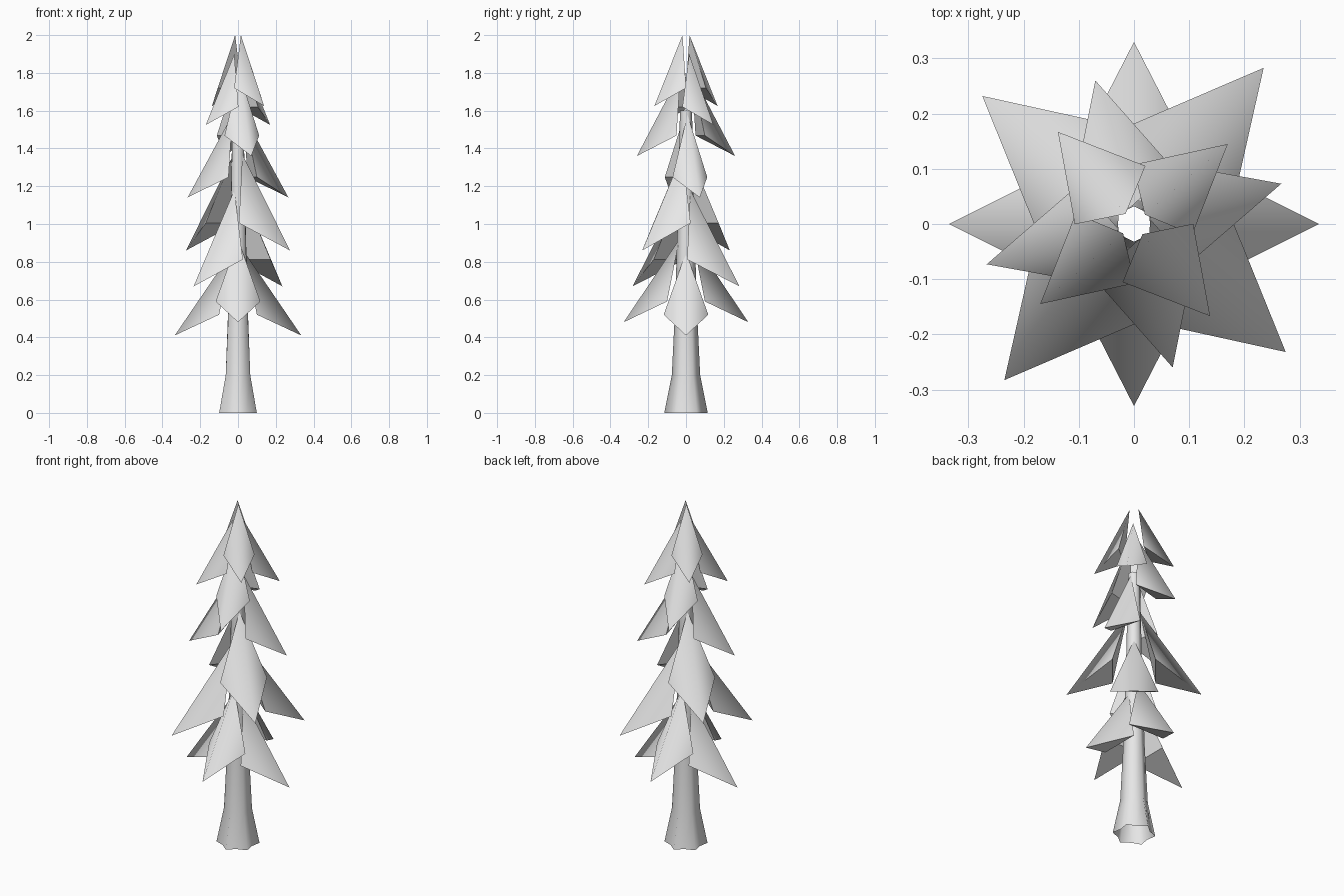
import bpy, bmesh
from math import pi, cos, sin
from mathutils import Vector

cube = bpy.data.objects.get("Cube")
if cube:
    bpy.data.objects.remove(cube, do_unlink=True)

grey = bpy.data.materials.new("pale_grey")
grey.use_nodes = True
grey.diffuse_color = (0.8, 0.8, 0.8, 1)
grey.node_tree.nodes["Principled BSDF"].inputs["Base Color"].default_value = (0.8, 0.8, 0.8, 1)


def finish(bm, name):
    mesh = bpy.data.meshes.new(name)
    bm.to_mesh(mesh)
    bm.free()
    mesh.materials.append(grey)
    obj = bpy.data.objects.new(name, mesh)
    bpy.context.collection.objects.link(obj)


# Trunk: open tube with six root lobes that fade out towards the top
def trunk():
    bm = bmesh.new()
    rings = []
    # height, lobe radius, valley radius
    for z, lobe, valley in [(0, .115, .09), (.2, .075, .064), (.55, .058, .052),
                            (1.1, .042, .038), (1.6, .032, .029)]:
        ring = []
        for i in range(12):
            a = pi / 2 + i * pi / 6
            r = valley if i % 2 else lobe
            ring.append(bm.verts.new((r * cos(a), r * sin(a), z)))
        rings.append(ring)
    for low, high in zip(rings, rings[1:]):
        for i in range(12):
            j = (i + 1) % 12
            bm.faces.new((low[i], low[j], high[j], high[i])).smooth = True
    finish(bm, "trunk")


# Bough: a solid kite with a soft ridge on top and flat back and underside
def bough(name, tip, top, inner, corner_r, corner_w, corner_z):
    tip = Vector(tip)
    out = Vector((tip.x, tip.y, 0)).normalized()
    side = Vector((-out.y, out.x, 0))
    up = Vector((0, 0, 1))
    bm = bmesh.new()
    apex = bm.verts.new(out * inner + up * top)
    left = bm.verts.new(out * corner_r + side * corner_w + up * corner_z)
    right = bm.verts.new(out * corner_r - side * corner_w + up * corner_z)
    end = bm.verts.new(tip)
    bm.faces.new((apex, end, left)).smooth = True
    bm.faces.new((apex, right, end)).smooth = True
    bm.faces.new((apex, left, right))
    bm.faces.new((end, right, left))
    bmesh.ops.recalc_face_normals(bm, faces=bm.faces)
    finish(bm, name)


trunk()

# Opposite pairs: tip, top height, inner radius, corner radius, half width, corner height
pairs = {
    "crown_bough": ((.138, -.167, 1.625), 2.0, .024, .068, .083, 1.72),
    "under_crown_bough": ((.17, .145, 1.525), 1.9, .026, .068, .083, 1.62),
    "upper_bough": ((.07, -.26, 1.36), 1.8, .03, .078, .095, 1.468),
    "upper_middle_bough": ((.267, .073, 1.14), 1.58, .03, .078, .095, 1.248),
    "middle_bough": ((.275, -.232, .86), 1.37, .03, .115, .129, 1.005),
    "lower_middle_bough": ((.235, .283, .67), 1.18, .03, .115, .129, .812),
    "lower_bough": ((0, -.33, .48), .92, .035, .1, .118, .59),
    "lowest_bough": ((.335, 0, .41), .85, .035, .1, .118, .52),
}
for name, (tip, *shape) in pairs.items():
    bough(name + "_a", tip, *shape)
    bough(name + "_b", (-tip[0], -tip[1], tip[2]), *shape)
